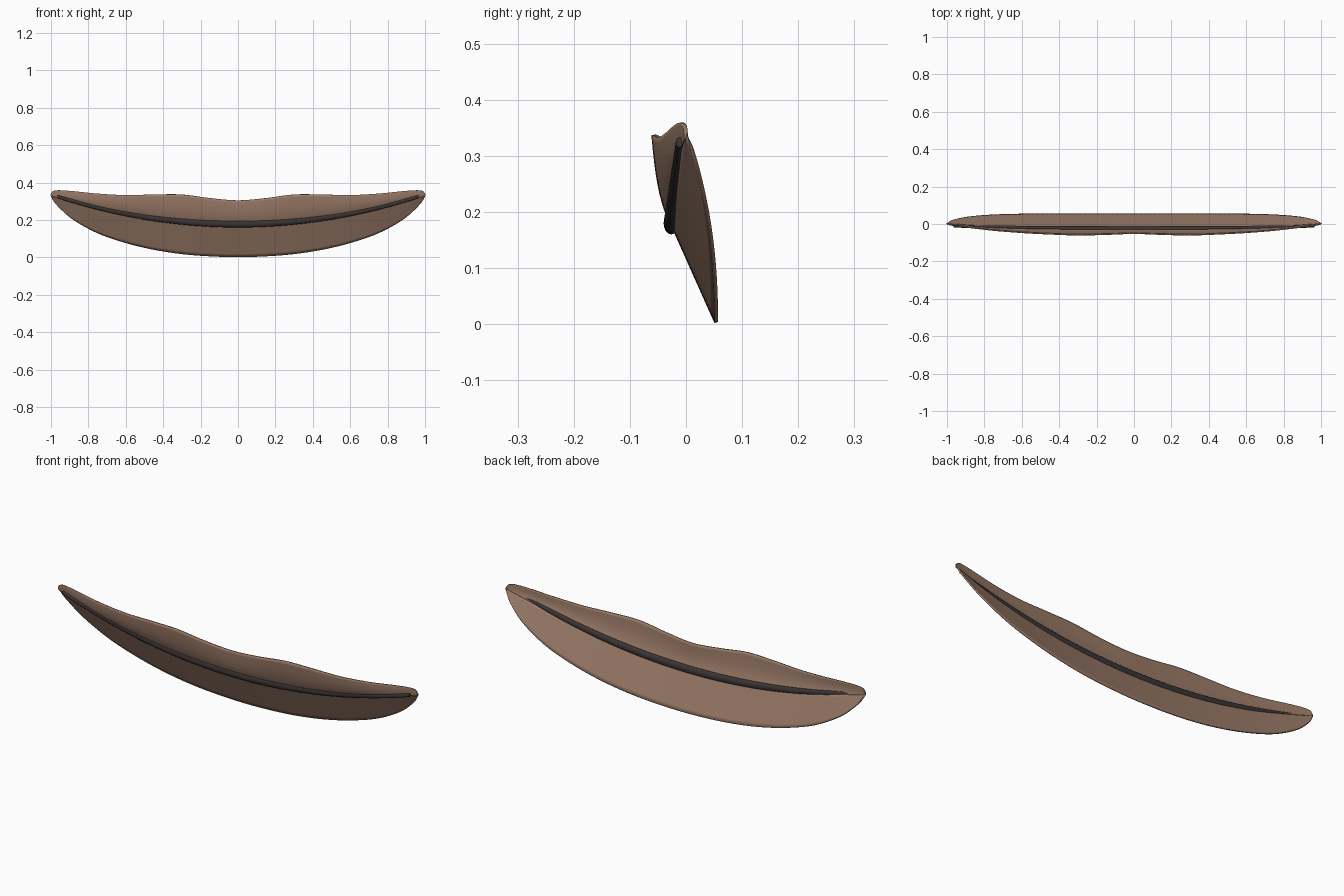
import bpy, bmesh, math

if "Cube" in bpy.data.objects:
    bpy.data.objects.remove(bpy.data.objects["Cube"])

# half-width profile: x, lower edge z, upper edge z, upper edge y
KEYS = [(0, .003, .305, -.050), (.15, .007, .317, -.055), (.3, .019, .336, -.058),
        (.45, .042, .336, -.053), (.6, .078, .333, -.045), (.75, .13, .341, -.033),
        (.88, .202, .354, -.018), (.96, .272, .359, -.008), (.99, .312, .353, -.002),
        (1, .338, .338, 0)]


def catmull(pts, t):
    i = min(int(t), len(pts) - 2)
    f = t - i
    p1, p2 = pts[i], pts[i + 1]
    p0 = pts[i - 1] if i else (-pts[1][0],) + tuple(pts[1][1:])
    p3 = pts[i + 2] if i + 2 < len(pts) else p2
    return [.5 * (2 * b + (c - a) * f + (2 * a - 5 * b + 4 * c - d) * f * f
                  + (3 * b - a - 3 * c + d) * f ** 3)
            for a, b, c, d in zip(p0, p1, p2, p3)]


def lerp(a, b, f):
    return a + (b - a) * f


def material(name, rgb):
    m = bpy.data.materials.new(name)
    m.diffuse_color = (*rgb, 1)
    m.use_nodes = True
    m.node_tree.nodes["Principled BSDF"].inputs["Base Color"].default_value = m.diffuse_color
    return m


def make_object(name, rows, mat, closed=False):
    bm = bmesh.new()
    grid = [[bm.verts.new(p) for p in r] for r in rows]
    n = len(rows[0])
    for a, b in zip(grid, grid[1:]):
        for j in range(n if closed else n - 1):
            k = (j + 1) % n
            bm.faces.new((a[j], b[j], b[k], a[k]))
    if closed:
        bm.faces.new(grid[0])
        bm.faces.new(grid[-1][::-1])
    bmesh.ops.remove_doubles(bm, verts=bm.verts, dist=1e-5)
    bmesh.ops.recalc_face_normals(bm, faces=bm.faces)
    me = bpy.data.meshes.new(name)
    bm.to_mesh(me)
    bm.free()
    me.materials.append(mat)
    ob = bpy.data.objects.new(name, me)
    bpy.context.collection.objects.link(ob)
    bpy.context.view_layer.objects.active = ob
    ob.select_set(True)
    bpy.ops.object.shade_smooth_by_angle(angle=math.radians(50))
    ob.select_set(False)
    return ob


skin = material("lip_brown", (.33, .20, .14))
dark = material("seam_dark", (.045, .035, .036))

# columns running from the lower edge over the seam to the upper edge
lower, upper = [], []
S, N, V = 6, len(KEYS) - 1, 10
for i in range(-N * S, N * S + 1):
    sx = -1 if i < 0 else 1
    x, zb, zt, yt = catmull(KEYS, abs(i) / S)
    yb = .054 * (1 - min(1, zb / .345) ** 2.2)
    zs = min(max(.18 + .15 * x * x, zb), zt)
    w = (1 - x ** 6) if x < 1 else 0
    ys = lerp(0, -.025 + .012 * x * x, w)
    lower.append([(sx * x, lerp(yb, ys, j / V), lerp(zb, zs, j / V)) for j in range(V + 1)])
    upper.append([(sx * x,
                   lerp(ys, yt, j / V) - .008 * w * math.sin(math.pi * (j / V) ** .8),
                   lerp(zs, zt, j / V)) for j in range(V + 1)])

# thin lip sheets
for name, rows in (("lower_lip", lower), ("upper_lip", upper)):
    ob = make_object(name, rows, skin)
    sol = ob.modifiers.new("thickness", 'SOLIDIFY')
    sol.thickness = .007
    sol.offset = 0

# dark tapered roll along the mouth seam
rings = []
for i in range(-32, 33):
    t = i / 32
    x = .965 * math.sin(t * math.pi / 2)
    cy, cz = -.026 + .015 * x * x, .18 + .155 * x * x
    k = 1 - .6 * abs(x) ** 2
    rings.append([(x, cy + .014 * k * math.cos(a), cz + .020 * k * math.sin(a))
                  for a in (2 * math.pi * j / 16 for j in range(16))])
make_object("mouth_seam", rings, dark, closed=True)
